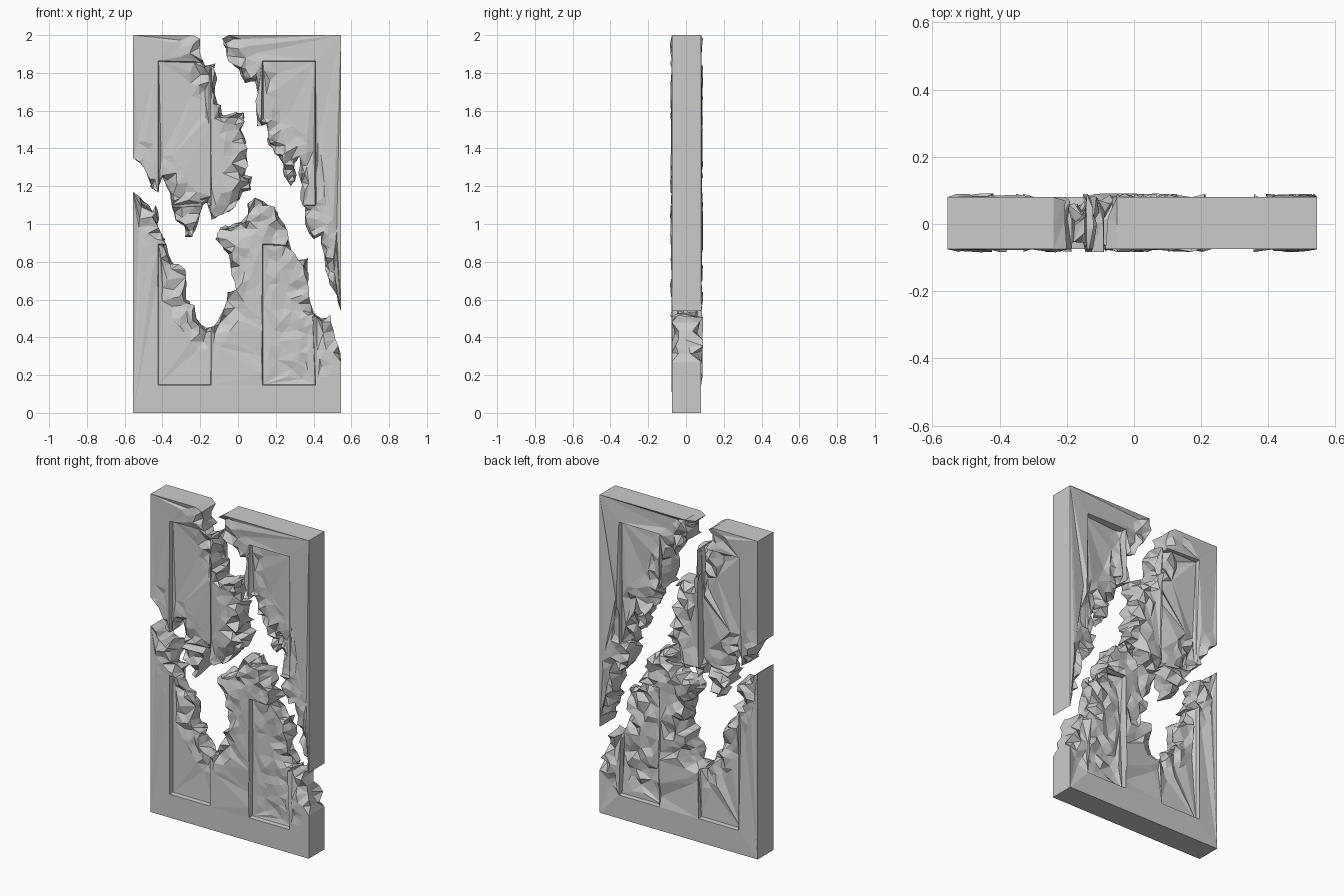
import bpy, bmesh, random
from mathutils import Vector
from mathutils.geometry import delaunay_2d_cdt, intersect_point_line

if "Cube" in bpy.data.objects:
    bpy.data.objects.remove(bpy.data.objects["Cube"])

random.seed(7)
X0, X1, Z0, Z1 = -0.555, 0.545, 0.0, 2.0      # intact door rectangle
FRONT, BACK, RECESS = -0.075, 0.08, 0.028
PANELS = [(xa, xb, za, zb) for xa, xb in ((-0.42, -0.145), (0.132, 0.408))
          for za, zb in ((0.15, 0.89), (1.1, 1.86))]

# Silhouettes of the three broken fragments (x, z)
UPPER_LEFT = [(-.555, 2), (-.24, 2), (-.2, 1.98), (-.2, 1.9), (-.175, 1.84), (-.12, 1.85), (-.11, 1.77),
    (-.12, 1.68), (-.09, 1.63), (-.085, 1.58), (.03, 1.59), (.035, 1.54), (.015, 1.5), (.05, 1.4),
    (.055, 1.31), (.035, 1.26), (.075, 1.25), (.07, 1.18), (.025, 1.17), (-.015, 1.09), (-.085, 1.05),
    (-.14, 1.02), (-.165, 1.11), (-.185, 1.1), (-.21, 1.01), (-.24, .93), (-.28, .93), (-.285, .99),
    (-.33, 1.02), (-.35, 1.09), (-.375, 1.19), (-.4, 1.25), (-.42, 1.165), (-.465, 1.2), (-.5, 1.3),
    (-.555, 1.35)]
UPPER_RIGHT = [(-.085, 1.98), (-.05, 2), (.545, 2), (.545, .54), (.525, .61), (.485, .68), (.46, .785),
    (.44, .94), (.4, .92), (.355, 1), (.355, 1.07), (.33, 1.13), (.325, 1.36), (.3, 1.31), (.31, 1.26),
    (.28, 1.2), (.245, 1.25), (.24, 1.315), (.195, 1.37), (.16, 1.42), (.15, 1.53), (.1, 1.52),
    (.095, 1.61), (.105, 1.69), (.09, 1.755), (.035, 1.745), (.005, 1.82), (-.05, 1.86), (-.065, 1.93)]
LOWER = [(-.555, 0), (.545, 0), (.545, .27), (.515, .39), (.49, .52), (.445, .5), (.4, .535), (.375, .65),
    (.37, .82), (.32, .81), (.275, .89), (.245, 1), (.195, 1.09), (.16, 1.1), (.09, 1.14), (.05, 1.11),
    (.05, 1.05), (.01, 1.01), (-.095, .98), (-.12, .92), (-.05, .84), (-.035, .73), (-.01, .65),
    (-.055, .64), (-.075, .55), (-.11, .48), (-.165, .45), (-.22, .5), (-.23, .57), (-.275, .6),
    (-.28, .76), (-.35, .8), (-.385, .92), (-.42, .98), (-.435, 1.1), (-.455, 1.07), (-.5, 1.12),
    (-.555, 1.17)]


def on_frame(p):
    return min(abs(p[0] - X0), abs(p[0] - X1), abs(p[1] - Z0), abs(p[1] - Z1)) < 1e-3


def frame_edge(a, b):
    return on_frame(a) and on_frame(b) and (abs(a[0] - b[0]) < 1e-3 or abs(a[1] - b[1]) < 1e-3)


def inside(p, poly):
    hit = False
    for a, b in zip(poly, poly[1:] + poly[:1]):
        if (a[1] > p[1]) != (b[1] > p[1]):
            if p[0] < a[0] + (p[1] - a[1]) * (b[0] - a[0]) / (b[1] - a[1]):
                hit = not hit
    return hit


def seg_dist(p, a, b):
    q, t = intersect_point_line(p, a, b)
    t = min(1, max(0, t))
    return (Vector(p) - Vector(a).lerp(Vector(b), t)).length


def roughen(outline):
    """Split long broken edges and jitter the new points."""
    out = []
    for a, b in zip(outline, outline[1:] + outline[:1]):
        out.append(a)
        va, vb = Vector(a), Vector(b)
        if not frame_edge(a, b):
            n = int((vb - va).length / 0.05)
            for i in range(1, n + 1):
                p = va.lerp(vb, i / (n + 1))
                out.append((p.x + random.uniform(-.008, .008), p.y + random.uniform(-.008, .008)))
    return out


def recess(p):
    return RECESS if any(a < p[0] < b and c < p[1] < d for a, b, c, d in PANELS) else 0


def fragment(name, outline):
    poly = roughen(outline)
    breaks = [(a, b) for a, b in zip(poly, poly[1:] + poly[:1]) if not frame_edge(a, b)]

    def break_dist(p):
        return min(seg_dist(p, a, b) for a, b in breaks)

    # splinter points scattered beside the break
    scatter = []
    for _ in range(5000):
        p = Vector((random.uniform(X0 + .02, X1 - .02), random.uniform(.02, 1.98)))
        if not inside(p, poly):
            continue
        d = break_dist(p)
        in_rot = .12 < p.x < .5 and .18 < p.y < .75
        if d < .03 or (d > .13 and not in_rot) or any((p - q).length < .038 for q in scatter):
            continue
        scatter.append(p)

    # outline, panel borders and scatter triangulated together
    pts = [Vector(p) for p in poly]
    edges = [(i, (i + 1) % len(pts)) for i in range(len(pts))]
    for a, b, c, d in PANELS:
        for e in (0, .003):
            k = len(pts)
            pts += [Vector(v) for v in ((a - e, c - e), (b + e, c - e), (b + e, d + e), (a - e, d + e))]
            edges += [(k + i, k + (i + 1) % 4) for i in range(4)]
    pts += scatter
    vs, _, fs, *_ = delaunay_2d_cdt(pts, edges, [], 0, 1e-5)
    tris = [f for f in fs if inside(sum((vs[i] for i in f), Vector((0, 0))) / len(f), poly)]
    used = {e for f in tris for e in zip(f, list(f[1:]) + [f[0]])}
    border = [e for e in used if (e[1], e[0]) not in used]
    inward = {}
    for a, b in border:
        d = (vs[b] - vs[a]).normalized()
        for i in (a, b):
            inward[i] = inward.get(i, Vector((0, 0))) + Vector((-d.y, d.x))

    bm = bmesh.new()
    front, back, mid = {}, {}, {}
    for i in {i for f in tris for i in f}:
        p = vs[i]
        r = recess(p - Vector((0, 0))) if recess(p) else 0
        # panel border points: inner loop sunk, outer loop flush
        for a, b, c, d in PANELS:
            if a - 1e-4 < p.x < b + 1e-4 and c - 1e-4 < p.y < d + 1e-4:
                r = RECESS
        yf, yb, pf, pb = FRONT + r, BACK - r, p.copy(), p.copy()
        if i in inward:
            if not on_frame(p):
                n = inward[i].normalized()
                cuts = [random.uniform(0, .024), random.uniform(0, .016), random.uniform(.0, .036)]
                cuts[random.randrange(3)] = 0
                pf, pm, pb = p + n * cuts[0], p + n * cuts[1], p + n * cuts[2]
                yf += random.choice((0, 0, .02, .035, -.008))
                yb -= random.choice((0, .01, .03, .045, -.01))
                ym = random.uniform(-.022, .022)
            else:
                pm, ym = p, 0
            mid[i] = bm.verts.new((pm.x, ym, pm.y))
        elif any((p - q).length < 1e-4 for q in scatter):
            d = break_dist(p)
            fade = max(.25, 1 - d / .14)
            yf += random.choice((0, 0, .016, .03, -.012)) * fade
            yb -= random.choice((0, .015, .03, .036, -.014)) * max(fade, .5)
        front[i] = bm.verts.new((pf.x, yf, pf.y))
        back[i] = bm.verts.new((pb.x, yb, pb.y))

    for f in tris:
        bm.faces.new([front[i] for i in f])
        bm.faces.new([back[i] for i in reversed(f)])
    for a, b in border:
        for s, t in ((front, mid), (mid, back)):
            quad = [s[b], s[a], t[a], t[b]]
            if on_frame(vs[a]) and on_frame(vs[b]):
                bm.faces.new(quad)
            else:
                bm.faces.new(quad[:3])
                bm.faces.new([quad[0], quad[2], quad[3]])
    bmesh.ops.recalc_face_normals(bm, faces=bm.faces)
    mesh = bpy.data.meshes.new(name)
    bm.to_mesh(mesh)
    bm.free()
    bpy.context.collection.objects.link(bpy.data.objects.new(name, mesh))


fragment("door_upper_left_fragment", UPPER_LEFT)
fragment("door_upper_right_fragment", UPPER_RIGHT)
fragment("door_lower_fragment", LOWER)
